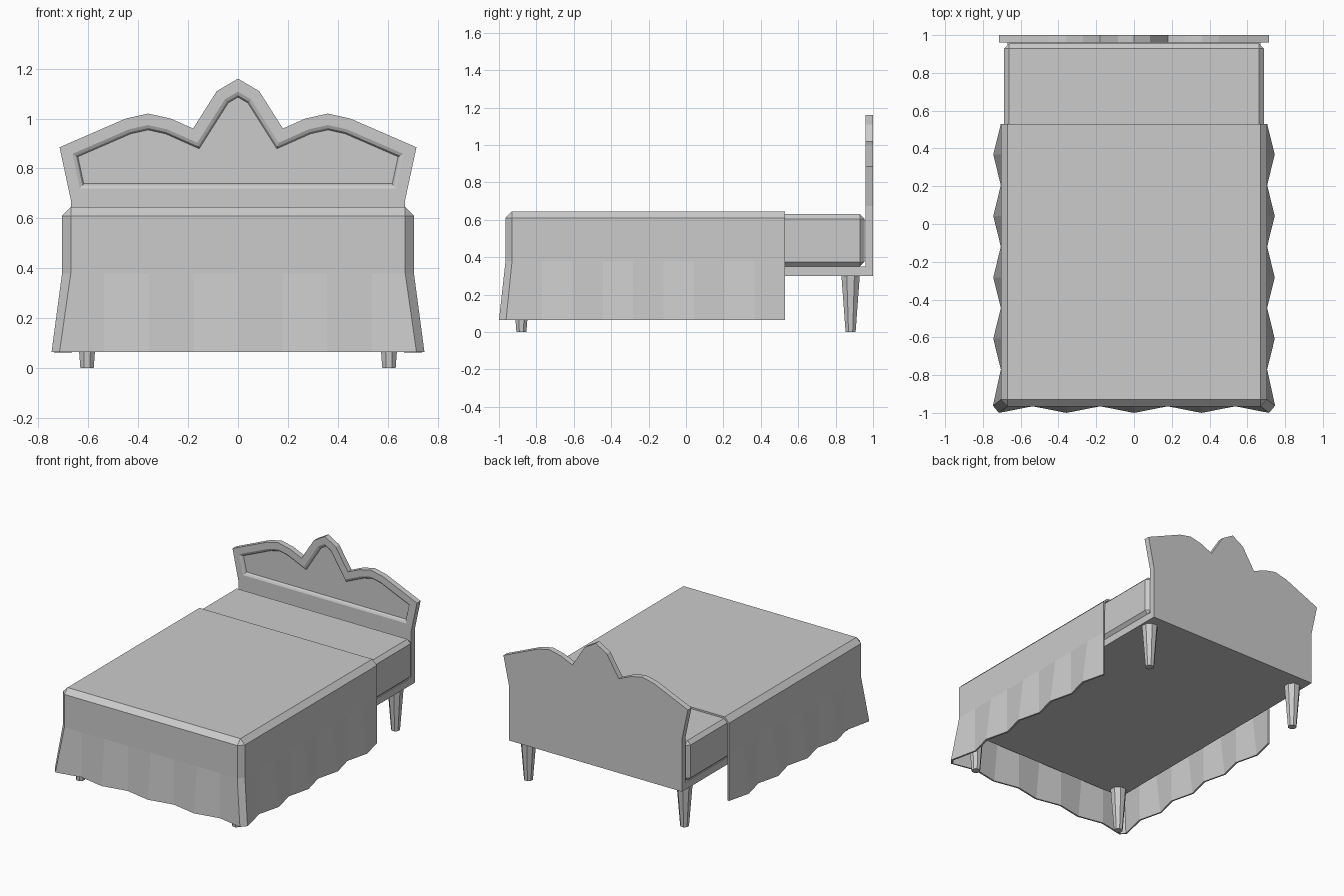
import bpy, bmesh, math
from mathutils import Vector, Matrix

if "Cube" in bpy.data.objects:
    bpy.data.objects.remove(bpy.data.objects["Cube"], do_unlink=True)

GREY = (0.6, 0.6, 0.6, 1)
grey = bpy.data.materials.new("plain_grey")
grey.use_nodes = True
grey.diffuse_color = GREY
grey.node_tree.nodes["Principled BSDF"].inputs["Base Color"].default_value = GREY


def finish(name, bm):
    mesh = bpy.data.meshes.new(name)
    bm.to_mesh(mesh)
    bm.free()
    mesh.materials.append(grey)
    obj = bpy.data.objects.new(name, mesh)
    bpy.context.collection.objects.link(obj)
    return obj


def box(name, low, high, bevel=0):
    low, high = Vector(low), Vector(high)
    bm = bmesh.new()
    bmesh.ops.create_cube(bm, size=1)
    bmesh.ops.scale(bm, vec=high - low, verts=bm.verts)
    bmesh.ops.translate(bm, vec=(low + high) / 2, verts=bm.verts)
    obj = finish(name, bm)
    if bevel:
        mod = obj.modifiers.new("Bevel", "BEVEL")
        mod.width, mod.segments = bevel, 1
    return obj


# Frame and mattress
box("bed_base", (-0.67, -0.93, 0.30), (0.67, 0.96, 0.35))
box("mattress", (-0.687, -0.94, 0.35), (0.687, 0.955, 0.63), 0.025)

# Tapered eight-sided legs
for side, x in (("right", -0.605), ("left", 0.605)):
    for end, y in (("front", -0.88), ("back", 0.88)):
        bm = bmesh.new()
        bmesh.ops.create_cone(bm, cap_ends=True, segments=8, radius1=0.029,
                              radius2=0.053, depth=0.30)
        bmesh.ops.rotate(bm, verts=bm.verts, matrix=Matrix.Rotation(math.pi / 8, 3, "Z"))
        bmesh.ops.translate(bm, verts=bm.verts, vec=(x, y, 0.15))
        finish(f"{end}_{side}_leg", bm)

# Headboard: three-crested outline over a plain lower board
crest = [(0.67, 0.675), (0.715, 0.885), (0.45, 1.0), (0.36, 1.02), (0.27, 1.0),
         (0.18, 0.96), (0.085, 1.11)]
outline = crest + [(0, 1.16)] + [(-x, z) for x, z in reversed(crest)]
bm = bmesh.new()
upper = [bm.verts.new((x, 0.96, z)) for x, z in outline]
foot = [bm.verts.new((x, 0.96, 0.30)) for x in (-0.67, 0.67)]
panel = bm.faces.new(upper)
board = bm.faces.new([upper[0], upper[-1], foot[0], foot[1]])
back = bmesh.ops.extrude_face_region(bm, geom=[panel, board], use_keep_orig=True)
bmesh.ops.translate(bm, vec=(0, 0.04, 0),
                    verts=[g for g in back["geom"] if isinstance(g, bmesh.types.BMVert)])
bmesh.ops.recalc_face_normals(bm, faces=bm.faces)
# Moulding and recessed panel
for width, depth in ((0.045, 0), (0.012, -0.006), (0.007, -0.012)):
    bmesh.ops.inset_region(bm, faces=[panel], thickness=width, depth=depth,
                           use_even_offset=True)
finish("headboard", bm)

# Bedspread columns: (upper x, upper y, hem x, hem y), pleated by alternate flare
half = []
for i in range(9):
    y = 0.53 - 0.1625 * i
    half.append((0.705, y, 0.745 if i % 2 else 0.705, y))
half += [(0.705, -0.93, 0.747, -0.962), (0.67, -0.965, 0.715, -1.0)]
for i in range(1, 4):
    x = 0.715 - 0.17875 * i
    half.append((x, -0.965, x, -0.965 if i % 2 else -1.0))
columns = half + [(0, -0.965, 0, -1.0)] + [(-a, b, -c, d) for a, b, c, d in reversed(half)]

bm = bmesh.new()
rings = [
    [bm.verts.new((c, d, 0.065)) for a, b, c, d in columns],
    [bm.verts.new((a, b, 0.38)) for a, b, c, d in columns],
    [bm.verts.new((a, b, 0.61)) for a, b, c, d in columns],
    [bm.verts.new((max(-0.67, min(0.67, a)), max(-0.93, b), 0.645)) for a, b, c, d in columns],
]
for low, high in zip(rings, rings[1:]):
    for i in range(len(columns) - 1):
        bm.faces.new((low[i + 1], low[i], high[i], high[i + 1]))
bm.faces.new(rings[-1])
bmesh.ops.remove_doubles(bm, verts=bm.verts, dist=0.0005)
bmesh.ops.recalc_face_normals(bm, faces=bm.faces)
bm.normal_update()
top = max(bm.faces, key=lambda f: f.calc_center_median().z)
if top.normal.z < 0:
    bmesh.ops.reverse_faces(bm, faces=bm.faces)
spread = finish("bedspread", bm)
mod = spread.modifiers.new("Cloth thickness", "SOLIDIFY")
mod.thickness, mod.offset, mod.use_even_offset = 0.012, -1, True
